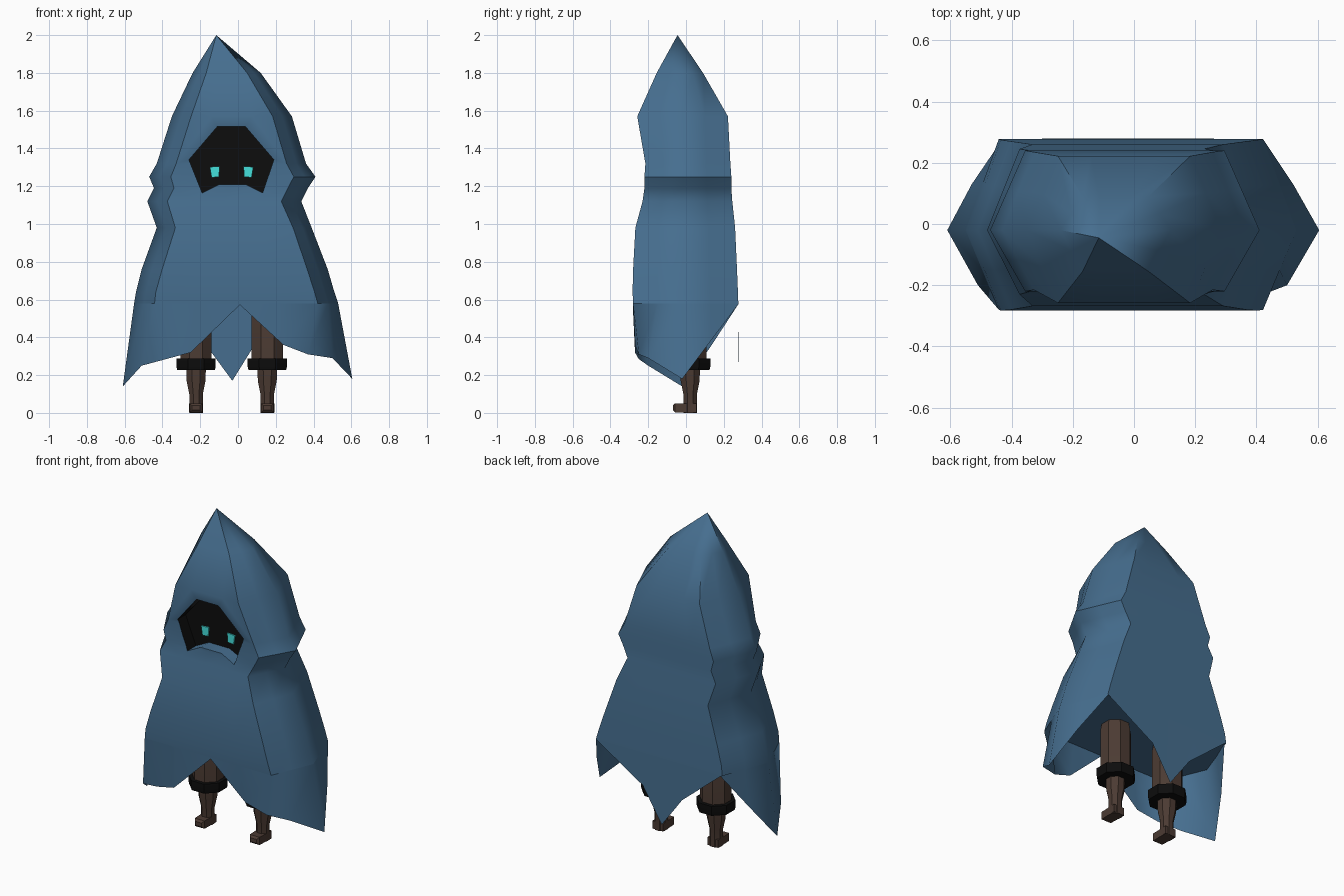
import bpy, bmesh, math
from mathutils import Vector

if "Cube" in bpy.data.objects:
    bpy.data.objects.remove(bpy.data.objects["Cube"])


def material(name, rgb):
    m = bpy.data.materials.new(name)
    m.diffuse_color = (*rgb, 1)
    m.use_nodes = True
    m.node_tree.nodes["Principled BSDF"].inputs["Base Color"].default_value = m.diffuse_color
    return m


BLUE = material("cloak_blue", (0.061, 0.156, 0.275))
BLACK = material("shadow_black", (0.004, 0.004, 0.004))
BROWN = material("leg_brown", (0.072, 0.044, 0.033))
CYAN = material("eye_cyan", (0.06, 0.75, 0.72))


def add_object(name, bm, mats, normals=True):
    if normals:
        bmesh.ops.recalc_face_normals(bm, faces=bm.faces)
    me = bpy.data.meshes.new(name)
    bm.to_mesh(me)
    bm.free()
    for m in mats:
        me.materials.append(m)
    ob = bpy.data.objects.new(name, me)
    bpy.context.collection.objects.link(ob)
    return ob


def smooth(ob, degrees):
    bpy.ops.object.select_all(action='DESELECT')
    ob.select_set(True)
    bpy.context.view_layer.objects.active = ob
    bpy.ops.object.shade_smooth_by_angle(angle=math.radians(degrees))


def bridge(bm, a, b):
    n = len(a)
    for i in range(n):
        bm.faces.new((a[i], a[(i + 1) % n], b[(i + 1) % n], b[i]))


def section(z, xl, xr, yf, yb, k):
    """Stretched hexagon with extra points, starting at the left, front first."""
    m = (1 + k) / 2
    uv = [(-1, 0), (-m, -.5), (-k, -1), (-k / 2, -1), (0, -1), (k / 2, -1),
          (k, -1), (m, -.5), (1, 0), (m, .5), (k, 1), (k / 2, 1), (0, 1),
          (-k / 2, 1), (-k, 1), (-m, .5)]
    cx, hw, ys = (xl + xr) / 2, (xr - xl) / 2, -0.02
    return [(cx + u * hw, ys + abs(v) * ((yf if v < 0 else yb) - ys), z) for u, v in uv]


# Cloak body: z, left, right, front, back, corner ratio
RINGS = [(0.58, -.55, .53, -.28, .277, .80),
         (0.64, -.54, .51, -.283, .275, .80),
         (0.76, -.51, .475, -.28, .27, .78),
         (0.98, -.43, .39, -.268, .26, .76),
         (1.12, -.48, .335, -.23, .245, .74),
         (1.19, -.445, .37, -.22, .24, .74),
         (1.25, -.47, .41, -.22, .24, .74),
         (1.32, -.43, .36, -.215, .235, .74),
         (1.57, -.35, .285, -.258, .222, .68),
         (1.80, -.24, .12, -.155, .09, .60)]
bm = bmesh.new()
loops = [[bm.verts.new(p) for p in section(*r)] for r in RINGS]
for a, b in zip(loops, loops[1:]):
    bridge(bm, a, b)
bm.faces.new(loops[0])
tip = bm.verts.new((-.115, -.045, 2.0))
top = loops[-1]
for i in range(16):
    bm.faces.new((top[i], top[(i + 1) % 16], tip))
cloak = add_object("cloak", bm, [BLUE, BLACK])

# Face opening cut into the hood
FACE = [(-.26, 1.34), (-.11, 1.515), (.04, 1.515), (.19, 1.34),
        (.13, 1.165), (.04, 1.21), (-.10, 1.21), (-.19, 1.165)]
BACK = -0.14
bm = bmesh.new()
a = [bm.verts.new((x, -.5, z)) for x, z in FACE]
b = [bm.verts.new((x, BACK, z)) for x, z in FACE]
bridge(bm, a, b)
bm.faces.new(a)
bm.faces.new(b)
cutter = add_object("face_cutter", bm, [BLUE])
cutter.hide_render = True
mod = cloak.modifiers.new("face_opening", 'BOOLEAN')
mod.operation, mod.solver, mod.object = 'DIFFERENCE', 'EXACT', cutter
cut = bpy.data.meshes.new_from_object(
    cloak.evaluated_get(bpy.context.evaluated_depsgraph_get()))
cloak.modifiers.clear()
cloak.data = cut
bpy.data.objects.remove(cutter)
for p in cut.polygons:
    vs = [cut.vertices[i].co for i in p.vertices]
    inside = all(abs(v.x + .035) < .24 and 1.15 < v.z < 1.53 and v.y < BACK + .01 for v in vs)
    deep = any(v.y > BACK - .005 for v in vs)
    p.material_index = 1 if inside and deep and p.normal.z < .5 else 0
smooth(cloak, 50)

# Ragged hem hanging from the lowest cloak ring
HEM = [(-.61, -.02, .14), (-.51, -.20, .25), (-.38, -.25, .285), (-.25, -.27, .32),
       (.01, -.282, .572), (.24, -.27, .36), (.37, -.25, .31), (.50, -.20, .29),
       (.605, -.02, .18), (.52, .13, .38), (.42, .277, .575), (.10, .28, .38),
       (-.03, .28, .17), (-.17, .28, .36), (-.43, .277, .575), (-.53, .13, .35)]
bm = bmesh.new()
bridge(bm, [bm.verts.new(p) for p in HEM],
       [bm.verts.new(p) for p in section(*RINGS[0])])
smooth(add_object("cloak_hem", bm, [BLUE]), 50)


# Eyes: thin glowing plates in the opening
for name, cx, s in (("left_eye", -.123, 1), ("right_eye", .055, -1)):
    bm = bmesh.new()
    shape = [(-.026, .026), (.026, .03), (.022, -.026), (-.017, -.03)]
    a = [bm.verts.new((cx + s * x, BACK - .008, 1.276 + z)) for x, z in shape]
    b = [bm.verts.new((cx + s * x, BACK, 1.276 + z)) for x, z in shape]
    bridge(bm, a, b)
    bm.faces.new(a)
    bm.faces.new(b)
    add_object(name, bm, [CYAN])


def lathe(name, cx, cy, profile, mat):
    """Eight-sided turned part from (z, half width) pairs."""
    bm = bmesh.new()
    rows = []
    for z, w in profile:
        r = w / math.cos(math.pi / 8)
        rows.append([bm.verts.new((cx + r * math.cos((i + .5) * math.pi / 4),
                                   cy + r * math.sin((i + .5) * math.pi / 4), z))
                     for i in range(8)])
    for p, q in zip(rows, rows[1:]):
        bridge(bm, p, q)
    bm.faces.new(rows[0])
    bm.faces.new(rows[-1])
    smooth(add_object(name, bm, [mat]), 35)


# Legs: thigh, cuff, shin and foot
for side, cx in (("left", -.222), ("right", .155)):
    lathe(side + "_thigh", cx, .025, [(.26, .083), (.54, .083), (.585, .075)], BROWN)
    lathe(side + "_cuff", cx, .025, [(.228, .10), (.245, .104), (.288, .104)], BLACK)
    lathe(side + "_shin", cx, .022, [(0, .036), (.10, .036), (.17, .05), (.24, .052)], BROWN)
    bm = bmesh.new()
    bmesh.ops.create_cube(bm, size=1)
    for v in bm.verts:
        front = v.co.y < 0
        v.co = Vector((cx + v.co.x * (.066 if front else .074),
                       -.07 if front else .055,
                       0.002 if v.co.z < 0 else .05))
    bmesh.ops.bevel(bm, geom=[e for e in bm.edges if all(v.co.y < 0 for v in e.verts)],
                    offset=.012, segments=1, affect='EDGES')
    add_object(side + "_foot", bm, [BROWN])
